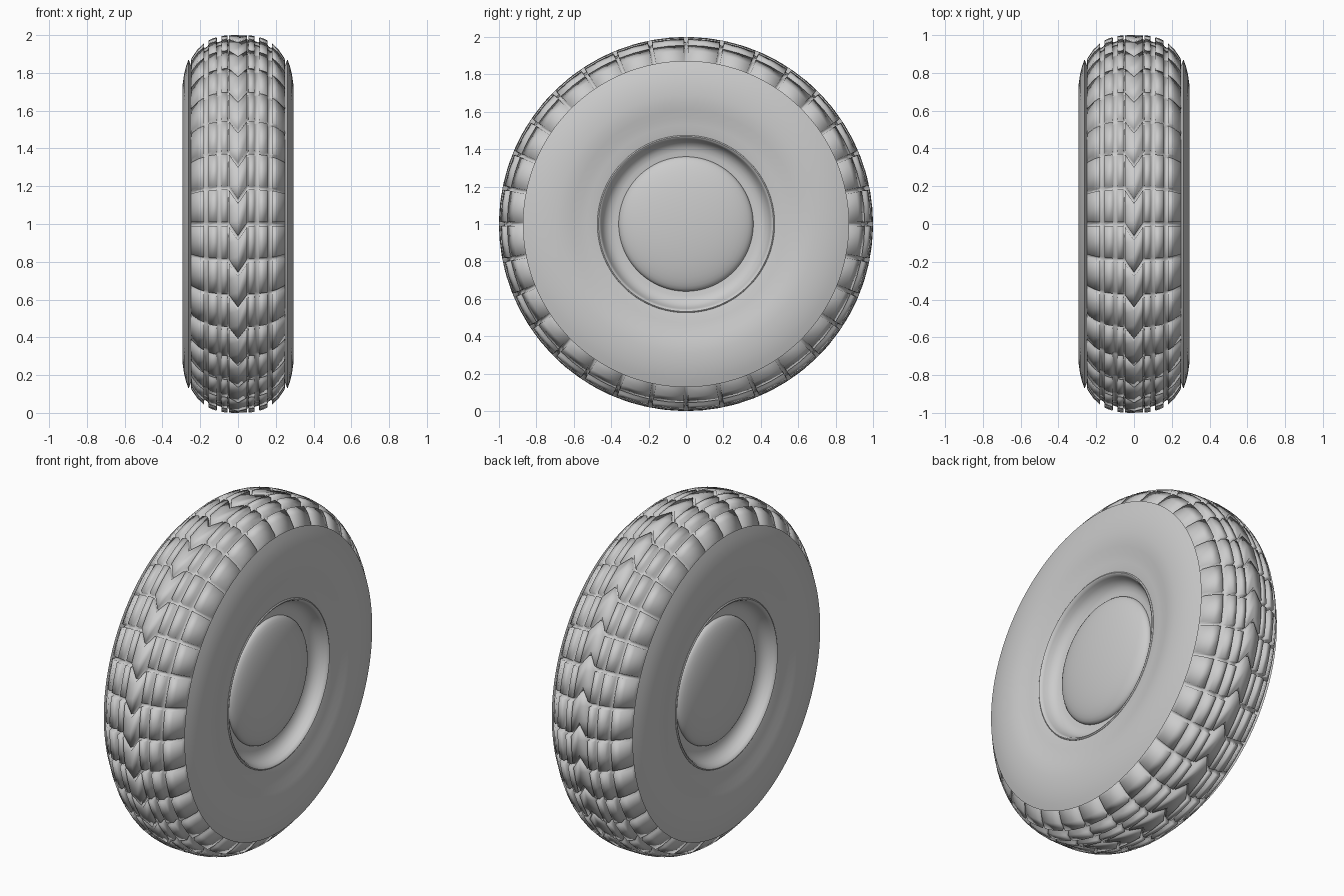
import bpy
import bmesh
from math import sin, cos, pi, sqrt

cube = bpy.data.objects.get("Cube")
if cube:
    bpy.data.objects.remove(cube, do_unlink=True)

grey = bpy.data.materials.new("plain_grey")
grey.use_nodes = True
colour = (0.6, 0.6, 0.6, 1)
grey.diffuse_color = colour
grey.node_tree.nodes["Principled BSDF"].inputs["Base Color"].default_value = colour

LUGS = 32
STEP = 2 * pi / LUGS
DEPTH = 0.028


def point(x, r, t):
    """Point at radius r and angle t around the axle, measured up from the front."""
    return (x, -r * cos(t), 1 + r * sin(t))


def finish(name, bm, sharp=None):
    bmesh.ops.remove_doubles(bm, verts=bm.verts, dist=0.00001)
    bmesh.ops.recalc_face_normals(bm, faces=bm.faces)
    mesh = bpy.data.meshes.new(name)
    bm.to_mesh(mesh)
    bm.free()
    mesh.materials.append(grey)
    obj = bpy.data.objects.new(name, mesh)
    bpy.context.collection.objects.link(obj)
    bpy.ops.object.select_all(action='DESELECT')
    obj.select_set(True)
    bpy.context.view_layer.objects.active = obj
    if sharp:
        bpy.ops.object.shade_smooth_by_angle(angle=sharp)
    else:
        bpy.ops.object.shade_smooth()
    return obj


def skin(bm, rows):
    """Join closed rows of vertices into quads."""
    n = len(rows[0])
    for a, b in zip(rows, rows[1:]):
        for i in range(n):
            j = (i + 1) % n
            bm.faces.new((a[i], a[j], b[j], b[i]))


def lathe(name, profile, side, segments=128):
    """Spin a list of (x, radius) points around the axle."""
    bm = bmesh.new()
    rows = [[bm.verts.new(point(side * x, r, 2 * pi * i / segments))
             for i in range(segments)] for x, r in profile]
    skin(bm, rows)
    bmesh.ops.dissolve_degenerate(bm, dist=0.00001, edges=bm.edges)
    return finish(name, bm, 0.7)


def crown(x):
    """Outer radius of the tread across its width."""
    u = abs(x) / 0.3
    return 0.64 + 0.36 * (1 - u ** 2.9) ** 0.5


def chevron(x):
    """Angle by which the cross grooves dip at the middle rib."""
    return 0.075 * max(0, 1 - abs(x) / 0.05)


# Tread: ribs across the width, lugs around the rim
ribs = [(0.057, 0.086), (0.113, 0.155), (0.181, 0.247)]
columns = [(0, 1), (0.047, 1), (0.05, 0), (0.054, 0)]
for start, end in ribs:
    columns += [(start - 0.003, 0), (start, 1), ((start + end) / 2, 1),
                (end, 1), (end + 0.003, 0)]
columns = [(-x, h) for x, h in reversed(columns[1:])] + columns
lug_rows = [(-0.04, 0), (0.04, 0), (0.06, 1), (0.5, 1), (0.94, 1)]

bm = bmesh.new()
rows = []
for x, rib in columns:
    row = []
    for lug in range(LUGS):
        for part, raised in lug_rows:
            r = crown(x) - DEPTH * (1 - rib * raised)
            row.append(bm.verts.new(point(x, r, (lug + part) * STEP - chevron(x))))
    rows.append(row)
skin(bm, rows)
finish("tyre_tread", bm)

# Sidewall, from the tread edge down to the bead
sidewall = [(0.25, crown(0.25) - DEPTH), (0.262, 0.872), (0.275, 0.835),
            (0.286, 0.79), (0.293, 0.74), (0.295, 0.69), (0.293, 0.65),
            (0.286, 0.61), (0.277, 0.57), (0.271, 0.53), (0.268, 0.50),
            (0.262, 0.472)]
# Dished rim with a rolled lip
rim = [(0.25, 0.478), (0.264, 0.474), (0.268, 0.468), (0.264, 0.46),
       (0.25, 0.453), (0.228, 0.445), (0.208, 0.43), (0.194, 0.41),
       (0.187, 0.385), (0.185, 0.34)]
# Domed hub cap
cap = [(0.18, 0.36)] + [(0.19 + 0.075 * sin(a * pi / 24), 0.36 * cos(a * pi / 24))
                        for a in range(13)]

for side, label in ((1, "left"), (-1, "right")):
    lathe(label + "_sidewall", sidewall, side)
    lathe(label + "_rim", rim, side)
    lathe(label + "_hub_cap", cap, side)
